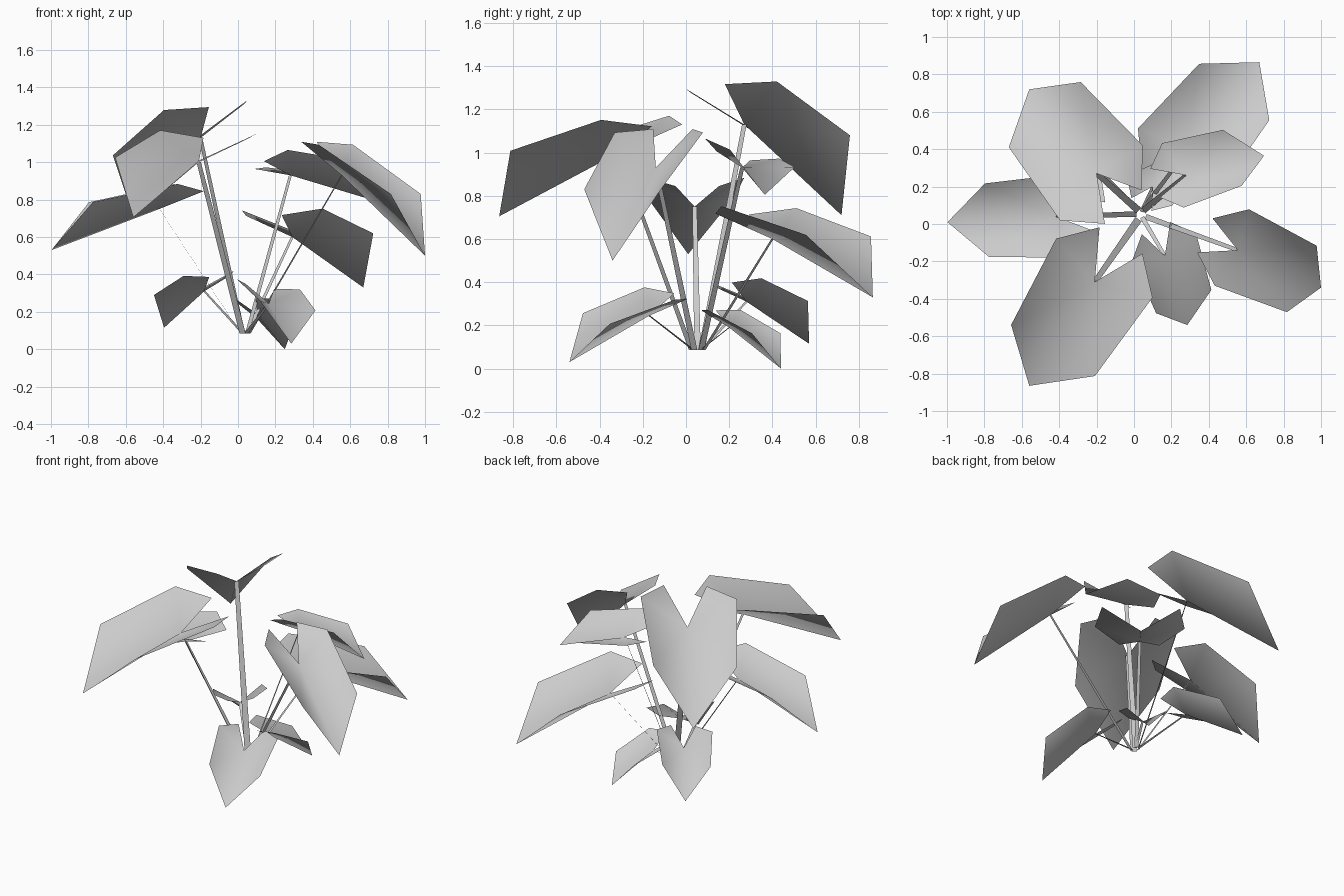
import bpy, bmesh, math
from mathutils import Vector, Matrix

cube = bpy.data.objects.get("Cube")
if cube:
    bpy.data.objects.remove(cube, do_unlink=True)

grey = bpy.data.materials.new("plain grey")
grey.use_nodes = True
COLOUR = (0.6, 0.6, 0.6, 1)
grey.diffuse_color = COLOUR
grey.node_tree.nodes["Principled BSDF"].inputs["Base Color"].default_value = COLOUR


def finish(name, bm):
    mesh = bpy.data.meshes.new(name)
    for face in bm.faces:
        face.smooth = True
    bm.to_mesh(mesh)
    bm.free()
    mesh.materials.append(grey)
    obj = bpy.data.objects.new(name, mesh)
    bpy.context.collection.objects.link(obj)


# Half outline of a heart-shaped leaf of unit length, folded along a straight
# midrib that runs from the notch at the origin to the tip
INNER, OUTER, SIDE = (-.405, .187, .01), (-.206, .42, .153), (.534, .365, .266)


def leaf(name, notch, tip, width, roll):
    notch, tip = Vector(notch), Vector(tip)
    d = tip - notch
    pose = (Matrix.Translation(notch)
            @ Matrix.Rotation(math.atan2(d.y, d.x), 4, 'Z')
            @ Matrix.Rotation(math.atan2(-d.z, d.xy.length), 4, 'Y')
            @ Matrix.Rotation(math.radians(roll), 4, 'X')
            @ Matrix.Scale(d.length, 4))
    bm = bmesh.new()
    base, end = bm.verts.new(notch), bm.verts.new(tip)
    for side in (1, -1):
        inner, outer, edge = [bm.verts.new(pose @ Vector((x, y * side * width, z)))
                              for x, y, z in (INNER, OUTER, SIDE)]
        for face in ((base, outer, inner), (base, edge, outer), (base, end, edge)):
            bm.faces.new(face[::side])
    finish(name, bm)


def stem(name, foot, top, width):
    # Flat tapering ribbon from the root to the leaf notch
    foot, top = Vector(foot), Vector(top)
    across = (top - foot).cross(Vector((0, 0, 1))).normalized() * width / 2
    bm = bmesh.new()
    bm.faces.new([bm.verts.new(p) for p in (foot - across, foot + across,
                                            top + across * .7, top - across * .7)])
    finish(name, bm)


# name, notch, tip, width factor, roll, stem width
LEAVES = [
    ("back_left_tall", (-.2, .27, 1.13), (-.56, .72, .71), 1, -6, .04),
    ("front_left_tall", (-.21, -.31, 1.0), (-.56, -.865, .705), 1, -2, .04),
    ("back_right_big", (.29, .4, .6), (.67, .865, .33), 1, -1, .025),
    ("right_tall", (.555, -.14, .93), (1.0, -.34, .5), .82, 0, .03),
    ("back_right_upper", (.28, .26, .93), (.695, .365, .805), 1, -15, .035),
    ("left_middle", (-.42, .04, .75), (-.997, .01, .53), .87, 0, .03),
    ("front_low", (.165, -.17, .245), (.285, -.54, .03), 1, -10, .025),
    ("back_right_low", (.1, .2, .19), (.25, .44, 0), 1, 0, .02),
    ("back_left_low", (-.18, .28, .31), (-.395, .57, .115), 1, -5, .025),
]
for name, notch, tip, width, roll, thick in LEAVES:
    leaf(name + "_leaf", notch, tip, width, roll)
    foot = (.035 + notch[0] * .05, .05 + notch[1] * .08, .085)
    stem(name + "_stem", foot, notch, thick)
